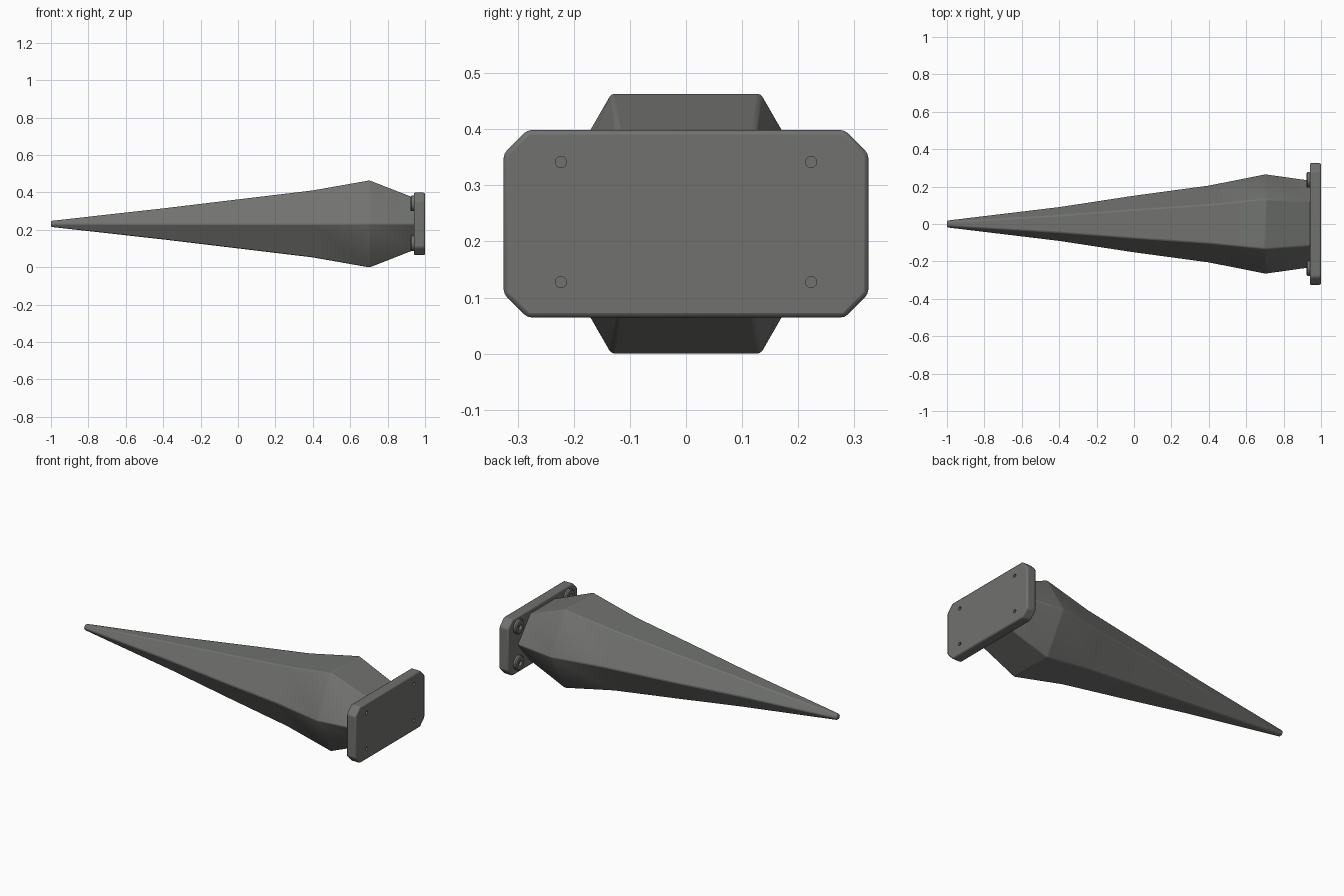
import bpy, bmesh, math

if "Cube" in bpy.data.objects:
    bpy.data.objects.remove(bpy.data.objects["Cube"])

CZ = 0.2315  # height of the long axis

mat = bpy.data.materials.new("dark grey metal")
mat.diffuse_color = (0.165, 0.17, 0.16, 1)
mat.use_nodes = True
mat.node_tree.nodes["Principled BSDF"].inputs["Base Color"].default_value = mat.diffuse_color


def make_object(name, bm, bevel=0.0, segments=2):
    bmesh.ops.recalc_face_normals(bm, faces=bm.faces)
    me = bpy.data.meshes.new(name)
    bm.to_mesh(me)
    bm.free()
    ob = bpy.data.objects.new(name, me)
    bpy.context.collection.objects.link(ob)
    me.materials.append(mat)
    if bevel:
        m = ob.modifiers.new("Bevel", 'BEVEL')
        m.width, m.segments = bevel, segments
        m.limit_method, m.angle_limit = 'ANGLE', math.radians(20)
    return ob


def loft(name, rings, bevel=0.0):
    """Skin a list of closed rings of points, capping both ends."""
    bm = bmesh.new()
    loops = [[bm.verts.new(p) for p in ring] for ring in rings]
    n = len(loops[0])
    for a, b in zip(loops, loops[1:]):
        for i in range(n):
            j = (i + 1) % n
            bm.faces.new((a[i], a[j], b[j], b[i]))
    bm.faces.new(loops[0])
    bm.faces.new(loops[-1])
    return make_object(name, bm, bevel)


def ngon(x, ry, rz, n, y=0.0, z=CZ):
    return [(x, y + ry * math.cos(2 * math.pi * i / n), z + rz * math.sin(2 * math.pi * i / n))
            for i in range(n)]


def smooth(ob):
    bpy.ops.object.select_all(action='DESELECT')
    ob.select_set(True)
    bpy.context.view_layer.objects.active = ob
    bpy.ops.object.shade_smooth_by_angle(angle=math.radians(25))


# Hexagonal spike: x, half width, half height of each station
flat = math.cos(math.pi / 6)
stations = [(-1, .020, .016), (-.4, .092, .083), (0, .153, .131),
            (.4, .207, .179), (.703, .267, .2325), (.95, .233, .136)]
spike = loft("spike_body", [ngon(x, w, h / flat, 6) for x, w, h in stations], 0.006)

# Mounting plate with clipped corners
W, H, C = 0.325, 0.167, 0.042
outline = [(W, H - C), (W - C, H), (C - W, H), (-W, H - C),
           (-W, C - H), (C - W, -H), (W - C, -H), (W, C - H)]
plate = loft("mounting_plate", [[(x, y, CZ + z) for y, z in outline] for x in (0.94, 1.0)], 0.008)

bolts = []
for sy in (-1, 1):
    for sz in (-1, 1):
        y, z = sy * 0.223, CZ + 0.003 + sz * 0.107
        # Shallow bolt hole in the outer face of the plate
        hole = loft("hole_cutter", [ngon(x, .010, .010, 12, y, z) for x in (0.985, 1.02)])
        hole.hide_render = True
        hole.hide_set(True)
        cut = plate.modifiers.new("Hole", 'BOOLEAN')
        cut.operation, cut.object, cut.solver = 'DIFFERENCE', hole, 'EXACT'
        # Bolt head behind the plate, with a recessed socket
        profile = [(.945, .042), (.928, .042), (.922, .036), (.922, .017), (.936, .015)]
        bolts.append(loft("bolt_head", [ngon(x, r, r, 16, sy * 0.236, z) for x, r in profile]))

for ob in [spike, plate] + bolts:
    smooth(ob)
